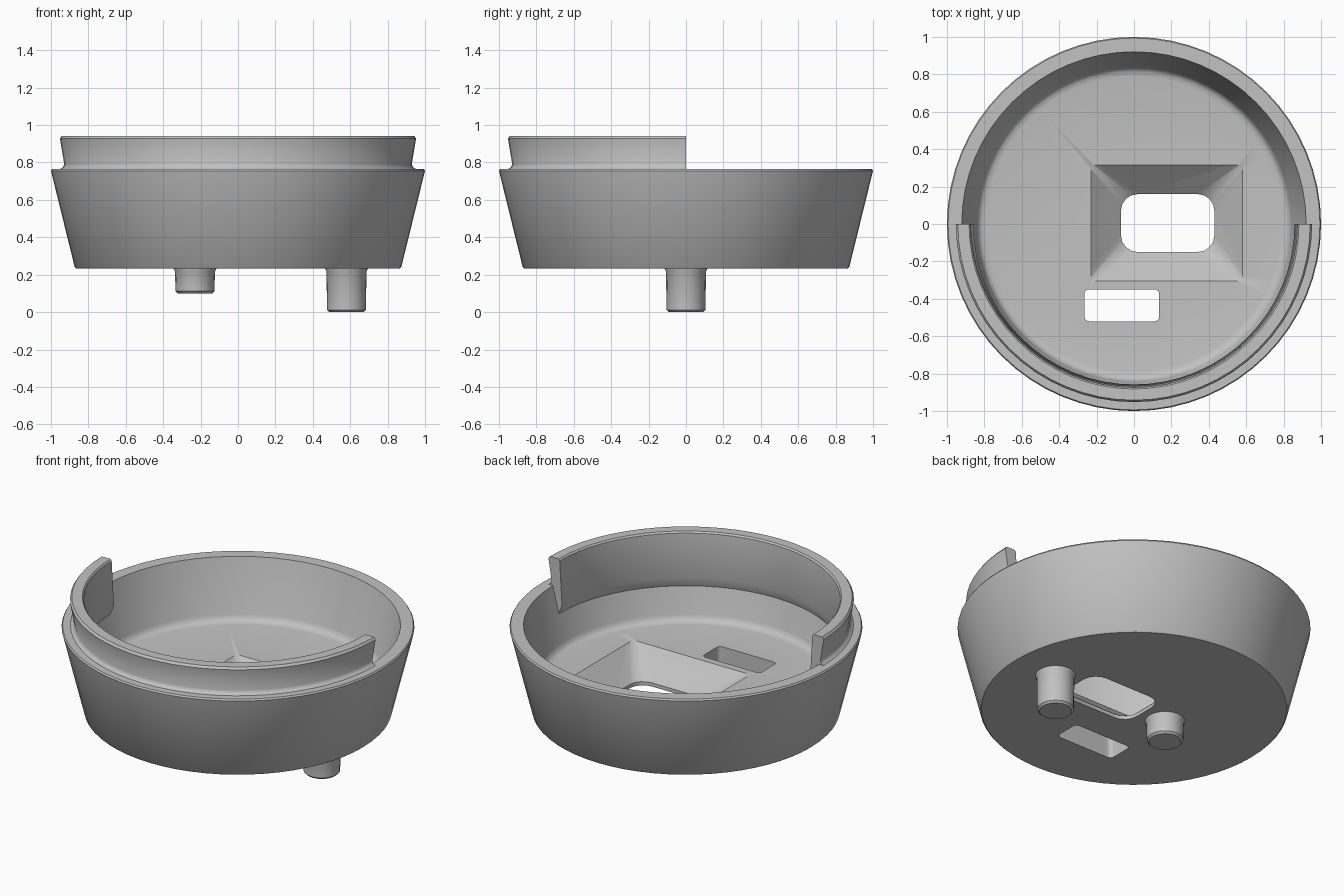
import bpy, bmesh, math
from mathutils import Vector

cube = bpy.data.objects.get("Cube")
if cube:
    bpy.data.objects.remove(cube, do_unlink=True)

grey = bpy.data.materials.new("matte grey")
grey.use_nodes = True
colour = (0.54, 0.54, 0.54, 1)
grey.diffuse_color = colour
grey.node_tree.nodes["Principled BSDF"].inputs["Base Color"].default_value = colour


def make_object(name, bm):
    bmesh.ops.remove_doubles(bm, verts=bm.verts, dist=0.0005)
    bmesh.ops.recalc_face_normals(bm, faces=bm.faces)
    mesh = bpy.data.meshes.new(name)
    bm.to_mesh(mesh)
    bm.free()
    mesh.materials.append(grey)
    obj = bpy.data.objects.new(name, mesh)
    bpy.context.collection.objects.link(obj)
    return obj


def activate(obj):
    bpy.ops.object.select_all(action="DESELECT")
    obj.select_set(True)
    bpy.context.view_layer.objects.active = obj


def smooth(obj):
    activate(obj)
    bpy.ops.object.shade_smooth_by_angle(angle=math.radians(35))


def bridge(bm, a, b):
    for i in range(len(a)):
        j = (i + 1) % len(a)
        bm.faces.new((a[i], a[j], b[j], b[i]))


def lathe(name, profile, steps=64, start=0, sweep=2 * math.pi, centre=(0, 0), closed=False):
    """Revolve (radius, z) points; a closed profile is capped at both ends."""
    bm = bmesh.new()
    rings = []
    for s in range(steps + 1):
        a = start + sweep * s / steps
        rings.append([bm.verts.new((centre[0] + r * math.cos(a),
                                    centre[1] + r * math.sin(a), z)) for r, z in profile])
    for a, b in zip(rings, rings[1:]):
        if closed:
            bridge(bm, a, b)
        else:
            for i in range(len(a) - 1):
                bm.faces.new((a[i], a[i + 1], b[i + 1], b[i]))
    if closed:
        bm.faces.new(rings[0])
        bm.faces.new(rings[-1])
    return make_object(name, bm)


def rounded_rect(x0, x1, y0, y1, r, z):
    corners = [(x1 - r, y1 - r), (x0 + r, y1 - r), (x0 + r, y0 + r), (x1 - r, y0 + r)]
    points = []
    for k, (cx, cy) in enumerate(corners):
        for i in range(5):
            a = (k + i / 4) * math.pi / 2
            points.append(Vector((cx + r * math.cos(a), cy + r * math.sin(a), z)))
    return points


def loft(name, loops):
    bm = bmesh.new()
    rings = [[bm.verts.new(p) for p in loop] for loop in loops]
    for a, b in zip(rings, rings[1:]):
        bridge(bm, a, b)
    bm.faces.new(rings[0])
    bm.faces.new(rings[-1])
    return make_object(name, bm)


def cut(target, cutter):
    cutter.hide_render = True
    mod = target.modifiers.new("cut", "BOOLEAN")
    mod.operation = "DIFFERENCE"
    mod.solver = "EXACT"
    mod.object = cutter
    activate(target)
    bpy.ops.object.modifier_apply(modifier=mod.name)
    bpy.data.objects.remove(cutter, do_unlink=True)


# Tapered bowl with a thick floor and a soft inner corner
base, floor, rim = 0.232, 0.40, 0.765
bowl = lathe("bowl", [(0, base), (0.865, base), (0.873, base + 0.008), (1.0, rim - 0.01),
                      (0.994, rim), (0.921, rim), (0.841, floor + 0.04),
                      (0.832, floor + 0.016), (0.815, floor + 0.004), (0.79, floor), (0, floor)])

# Funnel-shaped port through the floor
hole = (-0.07, 0.43, -0.15, 0.16, 0.09)
mouth = (-0.23, 0.58, -0.305, 0.315, 0.025)
cut(bowl, loft("port_cutter", [rounded_rect(*hole, 0.1), rounded_rect(*hole, 0.255),
                               rounded_rect(*mouth, floor), rounded_rect(*mouth, 0.5)]))

# Straight slot through the floor
slot = (-0.265, 0.135, -0.52, -0.35, 0.025)
cut(bowl, loft("slot_cutter", [rounded_rect(*slot, 0.1), rounded_rect(*slot, 0.5)]))
smooth(bowl)

# Raised half ring seated inside the front of the rim
smooth(lathe("half_ring", [(0.895, 0.6), (0.925, 0.75), (0.95, 0.765), (0.936, 0.775),
                           (0.929, 0.79), (0.952, 0.928), (0.942, 0.942), (0.882, 0.942),
                           (0.874, 0.932), (0.858, 0.66), (0.88, 0.6)],
             steps=32, start=math.pi, sweep=math.pi, closed=True))

# Two locating pegs under the floor
for name, x, tip in (("short_peg", -0.23, 0.1), ("long_peg", 0.58, 0.0)):
    smooth(lathe(name, [(0, tip), (0.092, tip), (0.104, tip + 0.012), (0.107, base - 0.015),
                        (0.115, base), (0.115, base + 0.01), (0, base + 0.01)],
                 steps=20, centre=(x, 0)))
